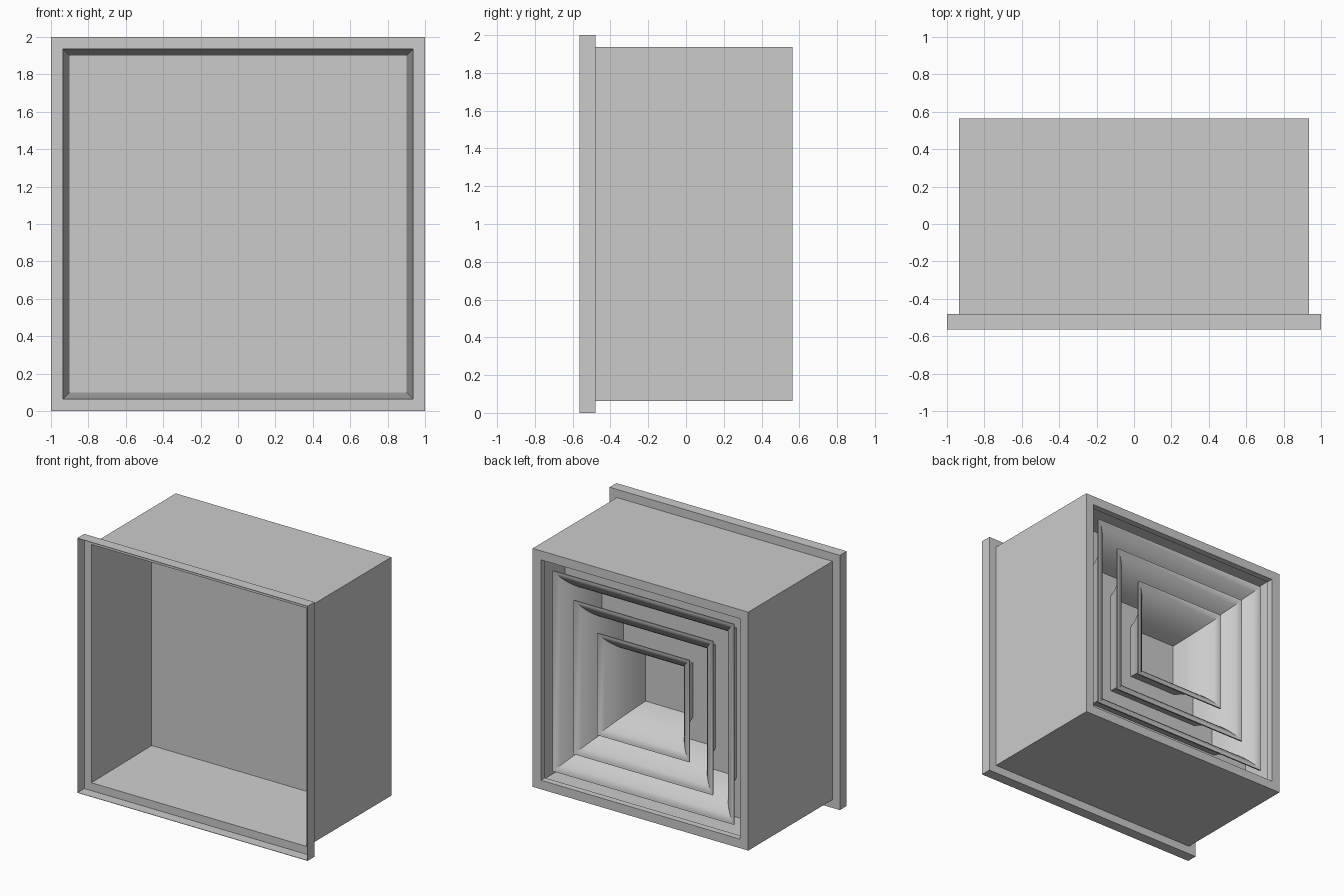
import bpy, bmesh

if "Cube" in bpy.data.objects:
    bpy.data.objects.remove(bpy.data.objects["Cube"])

CZ = 1.0      # height of the centre axis
BACK = 0.565  # rear face
PLATE = 0.215 # blanking plate position


def square_sweep(name, profile, closed=False, cap=False, smooth=False):
    """Sweep a (half_width, y) profile around a square."""
    bm = bmesh.new()
    rings = [[bm.verts.new((sx * h, y, CZ + sz * h))
              for sx, sz in ((-1, -1), (1, -1), (1, 1), (-1, 1))]
             for h, y in profile]
    pairs = list(zip(rings, rings[1:]))
    if closed:
        pairs.append((rings[-1], rings[0]))
    for a, b in pairs:
        for i in range(4):
            j = (i + 1) % 4
            bm.faces.new((a[i], a[j], b[j], b[i]))
    if cap:
        bm.faces.new(rings[-1])
    bmesh.ops.recalc_face_normals(bm, faces=bm.faces[:])
    mesh = bpy.data.meshes.new(name)
    bm.to_mesh(mesh)
    bm.free()
    obj = bpy.data.objects.new(name, mesh)
    bpy.context.collection.objects.link(obj)
    if smooth:
        bpy.ops.object.select_all(action='DESELECT')
        obj.select_set(True)
        bpy.context.view_layer.objects.active = obj
        bpy.ops.object.shade_smooth_by_angle(angle=0.6)
    return obj


# Thin front flange
square_sweep("front_flange", [(0.935, -0.48), (1.0, -0.48), (1.0, -BACK),
                              (0.997, -BACK), (0.997, -0.483), (0.935, -0.483)],
             closed=True)

# Housing: tapered front cavity, outer walls, rear lip, rear cavity and plate
square_sweep("housing", [(0.90, PLATE), (0.935, -0.48), (0.936, -0.48),
                         (0.936, BACK), (0.865, BACK), (0.865, 0.515),
                         (0.90, 0.515), (0.90, PLATE)], cap=True)

# Nested flared vanes
for name, back, front in (("inner_vane", 0.40, 0.20),
                          ("middle_vane", 0.604, 0.394),
                          ("outer_vane", 0.787, 0.577)):
    n = 8
    p0, p1, p2 = (back - 0.015, 0.527), (front + 0.05, 0.445), (front, PLATE)
    inner = []
    for k in range(n + 1):
        t = k / n
        inner.append(tuple((1 - t) ** 2 * a + 2 * t * (1 - t) * b + t * t * c
                           for a, b, c in zip(p0, p1, p2)))
    # outer skin follows the inner one, ending in a small blunt edge
    outer = [(h + 0.012, y - 0.012 * (1 - k / n))
             for k, (h, y) in enumerate(inner)][::-1]
    square_sweep(name, inner + outer + [(back, 0.53)], closed=True, smooth=True)
